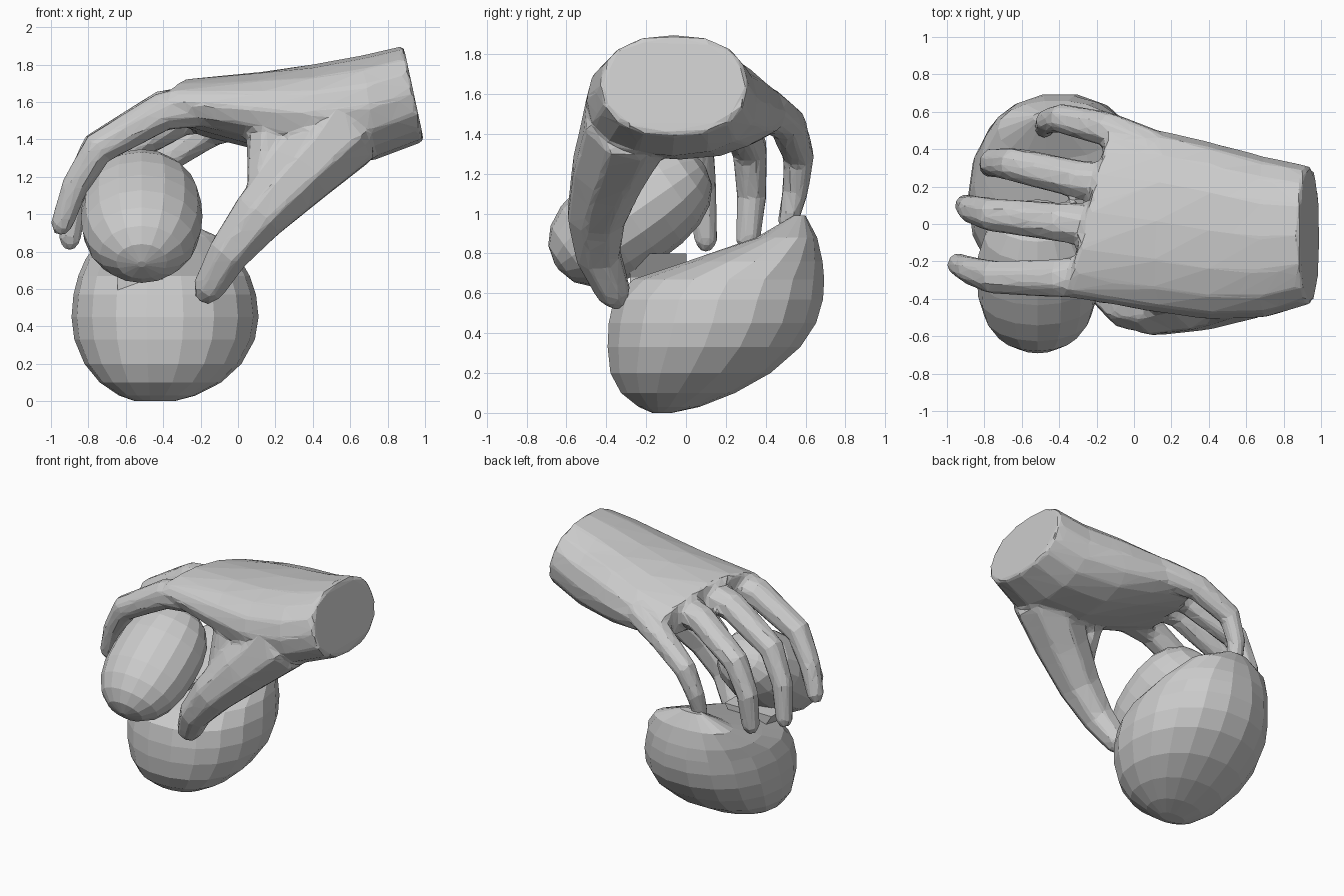
import bpy, bmesh, math
from mathutils import Vector, Matrix

if "Cube" in bpy.data.objects:
    bpy.data.objects.remove(bpy.data.objects["Cube"])


def circle(n, e=1.0, start=0.0):
    """Unit circle points; e below 1 makes them squarer."""
    out = []
    for i in range(n):
        a = math.tau * (i + start) / n
        c, s = math.cos(a), math.sin(a)
        out.append((math.copysign(abs(c) ** e, c), math.copysign(abs(s) ** e, s)))
    return out


def loft(name, rings):
    """Closed faceted skin through a list of equally sized point rings."""
    bm = bmesh.new()
    loops = [[bm.verts.new(p) for p in r] for r in rings]
    n = len(loops[0])
    for a, b in zip(loops, loops[1:]):
        for i in range(n):
            j = (i + 1) % n
            bm.faces.new((a[i], a[j], b[j], b[i]))
    bm.faces.new(loops[0][::-1])
    bm.faces.new(loops[-1])
    bm.normal_update()
    bmesh.ops.recalc_face_normals(bm, faces=bm.faces)
    me = bpy.data.meshes.new(name)
    bm.to_mesh(me)
    bm.free()
    ob = bpy.data.objects.new(name, me)
    bpy.context.collection.objects.link(ob)
    return ob


def digit(name, r0, r1, *path, power=1.0):
    """Tapered finger tube along a path, with a blunt tip added."""
    pts = [Vector(p) for p in path]
    last = len(pts) - 1
    radii = [r1 + (r0 - r1) * (1 - k / last) ** power for k in range(last + 1)]
    pts.append(pts[-1] + (pts[-1] - pts[-2]).normalized() * r1 * .8)
    radii.append(r1 * .5)
    rings = []
    for k, (p, r) in enumerate(zip(pts, radii)):
        t = (pts[min(k + 1, last + 1)] - pts[max(k - 1, 0)]).normalized()
        side = Vector((0, 1, 0))
        side = (side - t * side.dot(t)).normalized()
        up = t.cross(side)
        rings.append([p + (side * c + up * s) * r for c, s in circle(8, 1, .5)])
    return loft(name, rings)


# Palm and wrist; knuckle end slants back and drops towards the little finger
rings = []
for x, y0, y1, z0, z1 in ((.94, -.43, .31, 1.39, 1.90), (.70, -.50, .36, 1.29, 1.85),
                          (.40, -.51, .44, 1.27, 1.80), (.12, -.47, .50, 1.34, 1.76),
                          (-.25, -.39, .52, 1.45, 1.71)):
    bend = max(0, .4 - x) / .65
    tilt = -.055 * max(0, x - .4) / .54
    rings.append([(x + .12 * bend ** 2 * c + tilt * s,
                   (y0 + y1) / 2 + (y1 - y0) / 2 * c,
                   (z0 + z1) / 2 + (z1 - z0) / 2 * s - .09 * bend * max(c, -.2))
                  for c, s in circle(16, .88)])
hand = loft("hand", rings)

# Thumb and four fingers
digits = []
digits.append(digit("thumb", .24, .09, (.56, -.29, 1.45), (.32, -.39, 1.21),
                    (.11, -.45, .99), (-.05, -.44, .79), (-.16, -.36, .60), power=1.2))
digits.append(digit("thumb_web", .17, .08, (.42, -.22, 1.5), (.15, -.34, 1.38),
                    (.12, -.43, 1.08)))
digits.append(digit("index_finger", .125, .062, (-.08, -.27, 1.59), (-.40, -.29, 1.55),
                    (-.75, -.285, 1.35), (-.87, -.25, 1.15), (-.945, -.215, .94)))
digits.append(digit("middle_finger", .125, .062, (-.05, -.03, 1.60), (-.40, .01, 1.56),
                    (-.76, .05, 1.35), (-.87, .08, 1.12), (-.90, .10, .86)))
digits.append(digit("ring_finger", .12, .066, (0, .20, 1.57), (-.30, .24, 1.52),
                    (-.65, .32, 1.32), (-.75, .33, 1.10), (-.765, .31, .86)))
digits.append(digit("little_finger", .11, .055, (.10, .40, 1.53), (-.15, .51, 1.45),
                    (-.39, .565, 1.29), (-.46, .55, 1.12), (-.48, .51, .95)))

# Merge the digits into the hand as one skin, then facet it
bm = bmesh.new()
for ob in [hand] + digits:
    bm.from_mesh(ob.data)
bm.to_mesh(hand.data)
bm.free()
for d in digits:
    bpy.data.objects.remove(d, do_unlink=True)
bpy.context.view_layer.objects.active = hand
m = hand.modifiers.new("skin", 'REMESH')
m.mode, m.voxel_size = 'VOXEL', .02
m = hand.modifiers.new("soften", 'SMOOTH')
m.factor, m.iterations = .5, 3
m = hand.modifiers.new("facets", 'DECIMATE')
m.ratio = .06

# Lower stone: round from the front, leaning back to a raised ridge
rings = []
for z, y0, y1 in ((.0, -.17, -.07), (.03, -.24, .07), (.10, -.33, .25), (.20, -.385, .43),
                  (.33, -.40, .58), (.45, -.395, .66), (.57, -.37, .695), (.67, -.27, .70),
                  (.76, 0, .69), (.88, .35, .66), (.99, .54, .60)):
    span = .46 if z < .45 else .55
    w = .5 * math.sqrt(1 - ((z - .45) / span) ** 2)
    rings.append([(-.46 + .14 * w + w * c, (y0 + y1) / 2 + (y1 - y0) / 2 * s, z)
                  for c, s in circle(18, .93)])
loft("lower_stone", rings)

# Held stone: a blunt egg tilted up towards the palm
turn = Matrix.Rotation(math.radians(-55), 3, 'X')
rings = []
for k in range(11):
    t = -math.cos(math.pi * (k + .15) / 10.3)
    w = (1 - abs(t) ** 2.5) ** .45
    rings.append([Vector((-.515, -.28, .99)) + turn @ Vector((.325 * w * c, .27 * w * s, .45 * t))
                  for c, s in circle(16)])
loft("held_stone", rings)

# Small neck between the stones
loft("neck", [[(-.525 + c * w, -.14 + s * .2, z) for c, s in circle(4, 1, .5)]
              for z, w in ((.56, .17), (.68, .17), (.80, .28))])
